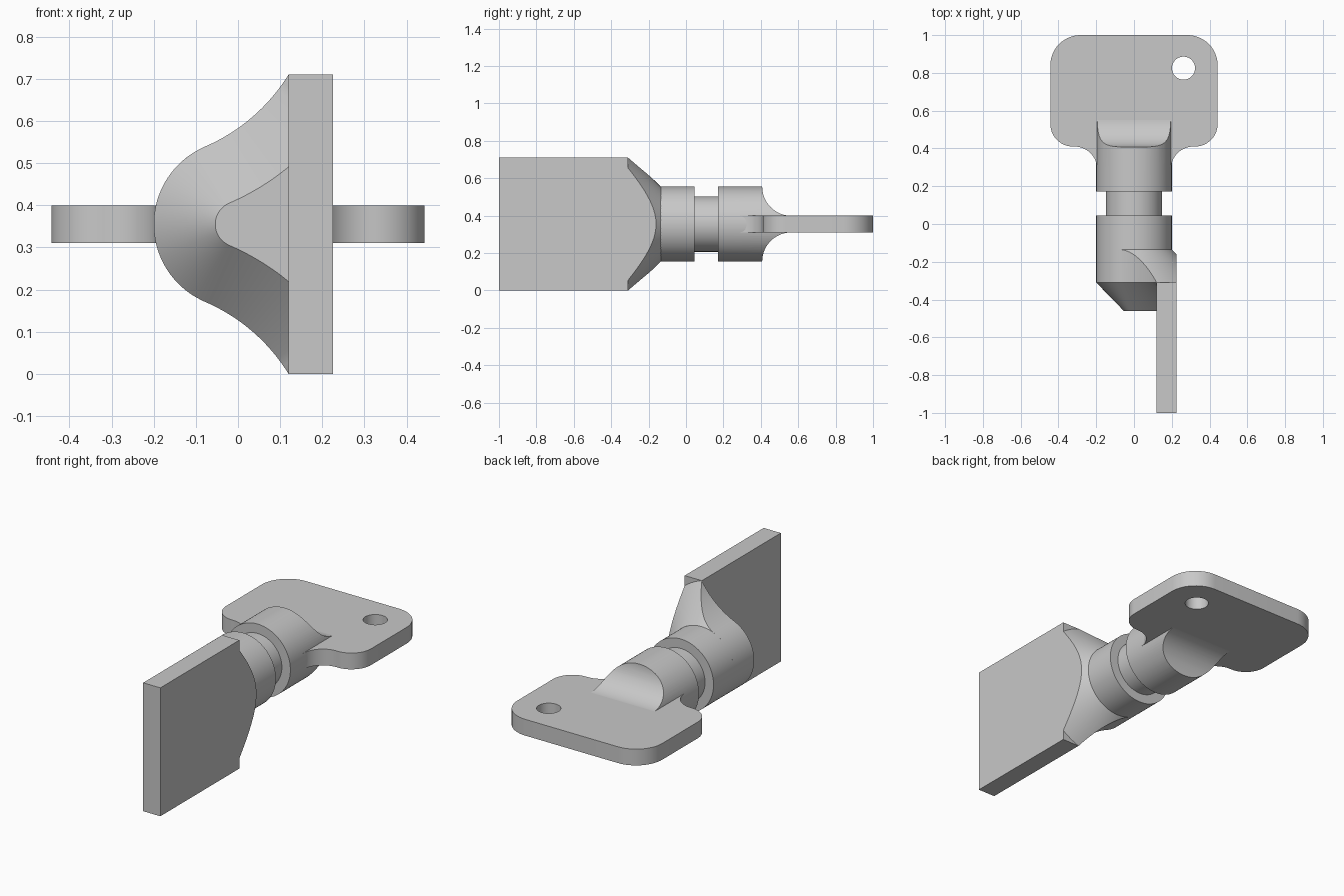
import bpy, bmesh
from math import pi, cos, sin, radians, hypot

AXIS_Z = 0.355      # height of the shaft axis
R = 0.2             # shaft radius
CONE_Y = -0.135     # where the shaft starts to flare
BLADE_Y = -0.31     # back end of the blade

cube = bpy.data.objects.get("Cube")
if cube:
    bpy.data.objects.remove(cube, do_unlink=True)

grey = bpy.data.materials.new("plain grey")
grey.use_nodes = True
colour = (0.58, 0.58, 0.58, 1)
grey.diffuse_color = colour
grey.node_tree.nodes["Principled BSDF"].inputs["Base Color"].default_value = colour


def arc(cx, cy, r, a, b, n=14):
    """Points on a circular arc from angle a to b, in degrees."""
    steps = [radians(a + (b - a) * i / n) for i in range(n + 1)]
    return [(cx + r * cos(t), cy + r * sin(t)) for t in steps]


def loft(name, rings):
    """Skin matching closed rings of points and cap both ends."""
    bm = bmesh.new()
    loops = [[bm.verts.new(p) for p in ring] for ring in rings]
    for a, b in zip(loops, loops[1:]):
        for i in range(len(a)):
            j = (i + 1) % len(a)
            bm.faces.new((a[i], a[j], b[j], b[i]))
    bm.faces.new(loops[0])
    bm.faces.new(loops[-1])
    bmesh.ops.remove_doubles(bm, verts=bm.verts, dist=0.00001)
    bmesh.ops.recalc_face_normals(bm, faces=bm.faces)
    mesh = bpy.data.meshes.new(name)
    bm.to_mesh(mesh)
    bm.free()
    ob = bpy.data.objects.new(name, mesh)
    bpy.context.collection.objects.link(ob)
    return ob


def turned(name, y0, y1, r):
    """Cylinder along y on the shaft axis."""
    bpy.ops.mesh.primitive_cylinder_add(
        vertices=96, radius=r, depth=y1 - y0,
        location=(0, (y0 + y1) / 2, AXIS_Z), rotation=(-pi / 2, 0, 0))
    bpy.context.object.name = name
    return bpy.context.object


def drill(ob, r, location, rotation=(0, 0, 0)):
    """Cut a round hole or groove through a part."""
    bpy.ops.mesh.primitive_cylinder_add(vertices=96, radius=r, depth=1,
                                        location=location, rotation=rotation)
    cutter = bpy.context.object
    mod = ob.modifiers.new("cut", "BOOLEAN")
    mod.operation, mod.solver, mod.object = "DIFFERENCE", "EXACT", cutter
    bpy.context.view_layer.objects.active = ob
    bpy.ops.object.modifier_apply(modifier=mod.name)
    bpy.data.objects.remove(cutter, do_unlink=True)


# Handle plate: rounded outline with a filleted root and a hole
half = (arc(0.315, 0.29, 0.12, 180, 90) + arc(0.323, 0.53, 0.12, -90, 0)
        + arc(0.283, 0.84, 0.16, 0, 90))
outline = half + [(-x, y) for x, y in reversed(half)]
plate = loft("handle_plate", [[(x, y, AXIS_Z + dz) for x, y in outline]
                              for dz in (-0.045, 0.045)])
drill(plate, 0.061, (0.262, 0.825, AXIS_Z))

# Handle shank, scooped above and below down to the plate
shank = turned("handle_shank", 0.172, 0.56, R)
for side in (-1, 1):
    drill(shank, 0.1555, (0, 0.563, AXIS_Z + side * R), (0, pi / 2, 0))

# Neck groove and collar
neck = turned("neck", 0.045, 0.172, 0.148)
collar = turned("collar", CONE_Y, 0.045, R)


# Flared shoulder: round on the right, sweeping out to the blade
def shoulder_outline(inset):
    """Upper half runs from the blade side over the flare to the nose."""
    side = [(0.225, 0.3 * i / 12) for i in range(12)]
    side += arc(0, 0, 0.375, 53.13, 71.32, 8)
    if inset:       # this stretch stays hidden inside the blade
        side = [(0.22, 0.75 * z) for x, z in side]
    flare = arc(-0.25, 0.584, 0.435 + inset, -31.8, -67, 24)
    nose = arc(0, 0, R - inset, 113, 180, 24)
    upper = side + [(min(x, 0.22), z) for x, z in flare[1:]] + nose[1:]
    return upper + [(x, -z) for x, z in reversed(upper[1:-1])]


outer, inner = shoulder_outline(0), shoulder_outline(0.146)
root_ring, cone_ring = [], []
for x, z in outer:
    rho = max(hypot(x, z), R)
    root_ring.append((x * R / rho, CONE_Y, AXIS_Z + z * R / rho))
    cone_ring.append((x, max(CONE_Y - (rho - R), BLADE_Y), AXIS_Z + z))
shoulder = loft("flared_shoulder", [
    root_ring, cone_ring,
    [(x, BLADE_Y, AXIS_Z + z) for x, z in outer],
    [(x, -0.46, AXIS_Z + z) for x, z in inner]])

# Flat blade
bpy.ops.mesh.primitive_cube_add(size=1, location=(0.1725, (BLADE_Y - 1) / 2, AXIS_Z))
blade = bpy.context.object
blade.name = "blade"
blade.scale = (0.105, 1 + BLADE_Y, 2 * AXIS_Z)

# Colour and shading
bpy.ops.object.select_all(action="DESELECT")
for ob in (plate, shank, neck, collar, shoulder, blade):
    ob.data.materials.clear()
    ob.data.materials.append(grey)
    ob.select_set(True)
bpy.context.view_layer.objects.active = plate
bpy.ops.object.shade_smooth_by_angle(angle=radians(25))
